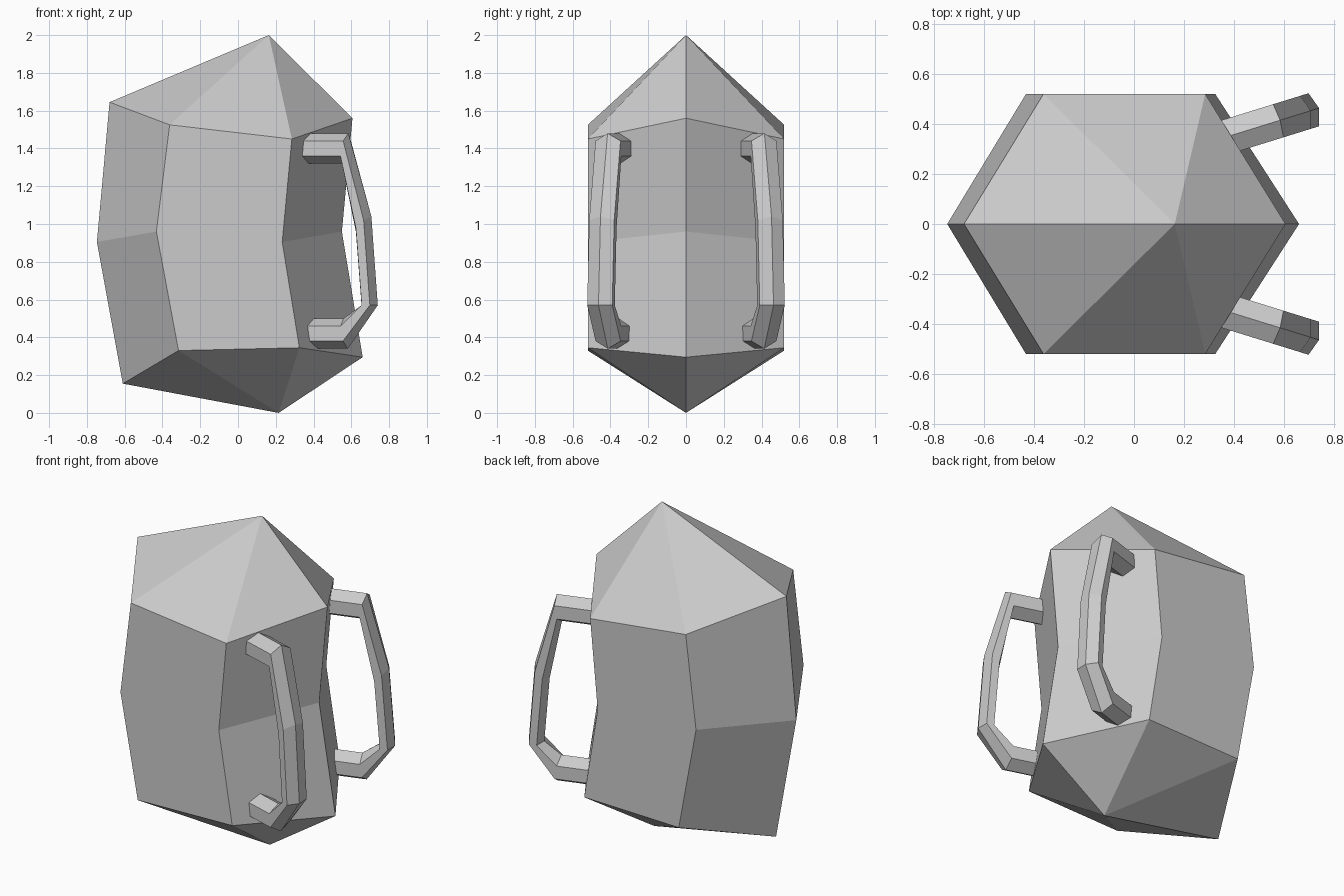
import bpy, bmesh, math
from mathutils import Vector

if "Cube" in bpy.data.objects:
    bpy.data.objects.remove(bpy.data.objects["Cube"])


def finish(name, bm):
    bmesh.ops.recalc_face_normals(bm, faces=bm.faces[:])
    mesh = bpy.data.meshes.new(name)
    bm.to_mesh(mesh)
    bm.free()
    obj = bpy.data.objects.new(name, mesh)
    bpy.context.collection.objects.link(obj)
    return obj


def bridge(bm, rings):
    for a, b in zip(rings, rings[1:]):
        n = len(a)
        for i in range(n):
            j = (i + 1) % n
            bm.faces.new((a[i], a[j], b[j], b[i]))


# Faceted hexagonal body: each ring lists left, left shoulder, right shoulder, right as (x, z)
HALF_DEPTH = 0.52
body_rings = [
    [(-0.61, 0.155), (-0.315, 0.33), (0.325, 0.345), (0.66, 0.295)],
    [(-0.747, 0.905), (-0.432, 0.96), (0.234, 0.905), (0.55, 0.96)],
    [(-0.68, 1.645), (-0.362, 1.525), (0.285, 1.45), (0.606, 1.56)],
]
bm = bmesh.new()
rings = []
for left, ls, rs, right in body_rings:
    loop = [(left, 0), (ls, -1), (rs, -1), (right, 0), (rs, 1), (ls, 1)]
    rings.append([bm.verts.new((p[0], s * HALF_DEPTH, p[1])) for p, s in loop])
bridge(bm, rings)
# Pointed ends of the body
for ring, apex in ((rings[0], (0.215, 0, 0)), (rings[-1], (0.163, 0, 2.0))):
    tip = bm.verts.new(apex)
    for i in range(6):
        bm.faces.new((ring[i], ring[(i + 1) % 6], tip))
finish("body", bm)


# Handle stations: centre (x, z) and the outward half-thickness vector (out, up)
stations = [
    ((0.35, 1.40), (0.0, 0.08)),
    ((0.57, 1.40), (0.015, 0.08)),
    ((0.665, 1.0), (0.043, 0.04)),
    ((0.697, 0.57), (0.045, 0.0)),
    ((0.57, 0.42), (0.012, -0.08)),
    ((0.375, 0.42), (0.0, -0.08)),
]
SPLAY = math.atan(0.31)


def handle(name, side):
    out = Vector((math.cos(SPLAY), side * math.sin(SPLAY), 0))
    across = Vector((-math.sin(SPLAY), side * math.cos(SPLAY), 0))
    bm = bmesh.new()
    rings = []
    for (x, z), (o, up) in stations:
        centre = Vector((x, side * (0.45 + 0.31 * (x - 0.697)), z))
        thick = out * o + Vector((0, 0, up))
        ring = []
        for k in range(6):
            a = k * math.pi / 3
            ring.append(bm.verts.new(centre + thick * math.cos(a)
                                     + across * 0.08 * math.sin(a)))
        rings.append(ring)
    bridge(bm, rings)
    bm.faces.new(rings[0])
    bm.faces.new(rings[-1])
    finish(name, bm)


handle("front_handle", -1)
handle("back_handle", 1)
